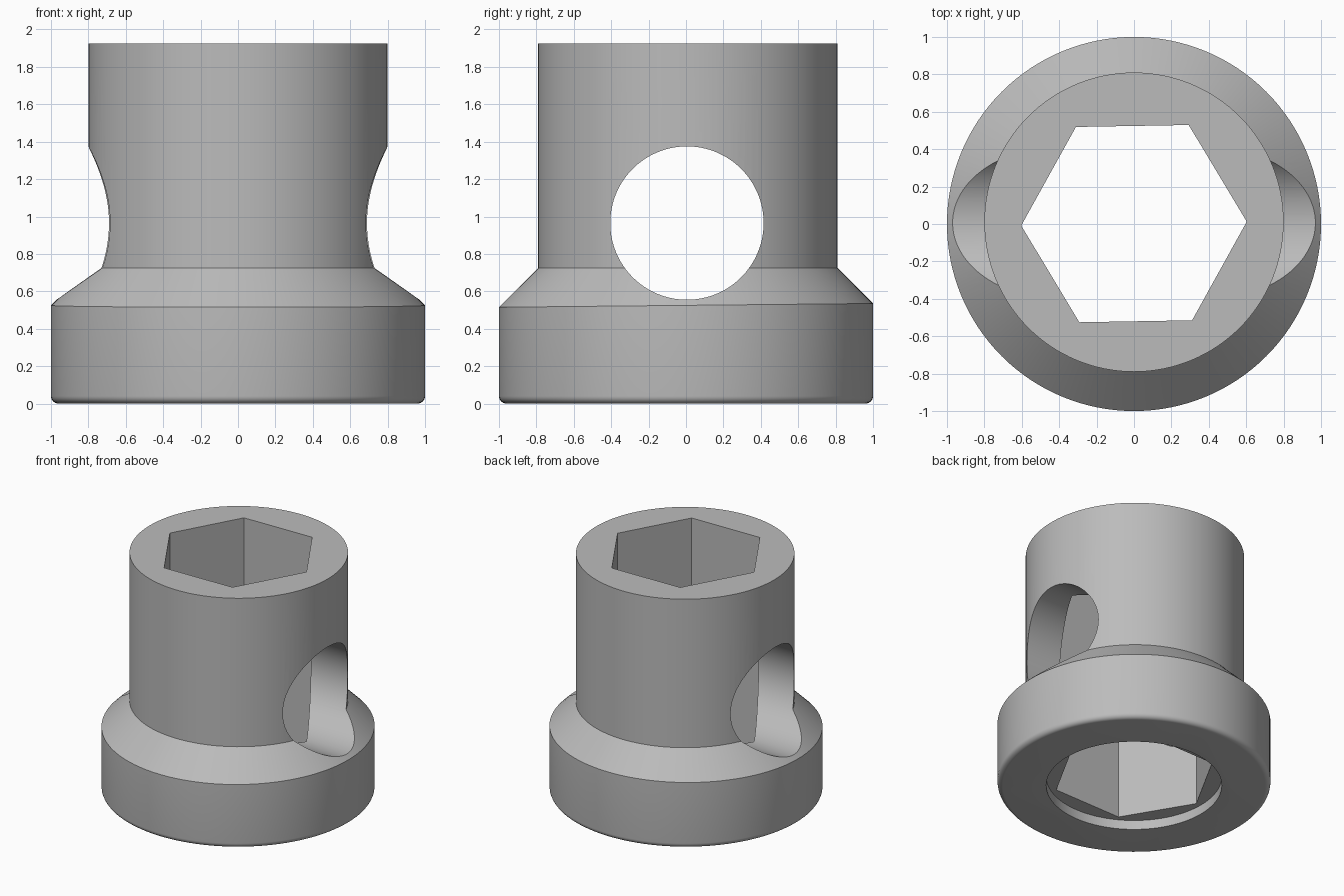
import bpy, bmesh
from math import pi, sin, cos, radians
from mathutils import Matrix

if "Cube" in bpy.data.objects:
    bpy.data.objects.remove(bpy.data.objects["Cube"], do_unlink=True)

SEGMENTS = 128
OFFSET = 0.01  # the sleeve sits slightly behind the collar axis

steel = bpy.data.materials.new("satin grey")
steel.use_nodes = True
grey = (0.5, 0.5, 0.5, 1)
steel.diffuse_color = grey
steel.node_tree.nodes["Principled BSDF"].inputs["Base Color"].default_value = grey


def add_object(name, bm):
    bmesh.ops.recalc_face_normals(bm, faces=bm.faces)
    mesh = bpy.data.meshes.new(name)
    bm.to_mesh(mesh)
    bm.free()
    mesh.materials.append(steel)
    obj = bpy.data.objects.new(name, mesh)
    bpy.context.collection.objects.link(obj)
    return obj


def prism(name, sides, radius, depth, matrix):
    bm = bmesh.new()
    bmesh.ops.create_cone(bm, cap_ends=True, segments=sides, radius1=radius,
                          radius2=radius, depth=depth, matrix=matrix)
    cutter = add_object(name, bm)
    cutter.hide_render = True
    return cutter


# Stepped body: rounded foot, collar, bevelled shoulder and sleeve
fillet = 0.04
profile = []
for i in range(7):
    a = i / 6 * pi / 2
    profile.append((1 - fillet + fillet * sin(a), fillet - fillet * cos(a), 0))
profile += [(1, 0.525, 0), (0.8, 0.725, OFFSET), (0.8, 1.925, OFFSET)]

bm = bmesh.new()
rings = []
for r, z, dy in profile:
    ring = []
    for i in range(SEGMENTS):
        a = 2 * pi * i / SEGMENTS
        y = r * sin(a) + dy
        tilt = OFFSET * y if z == 0.525 else 0
        ring.append(bm.verts.new((r * cos(a), y, z + tilt)))
    rings.append(ring)
for low, high in zip(rings, rings[1:]):
    for i in range(SEGMENTS):
        j = (i + 1) % SEGMENTS
        bm.faces.new((low[i], low[j], high[j], high[i]))
bm.faces.new(rings[0])
bm.faces.new(rings[-1])
body = add_object("socket_body", bm)

# Hexagonal bore, round recess underneath and cross hole
cutters = [
    prism("hex_bore", 6, 0.603, 3, Matrix.Translation((0, 0.002, 1))
          @ Matrix.Rotation(radians(91), 4, "Z")),
    prism("bottom_recess", SEGMENTS, 0.643, 0.15, Matrix.Identity(4)),
    prism("cross_hole", SEGMENTS, 0.41, 3, Matrix.Translation((0, 0.005, 0.965))
          @ Matrix.Rotation(pi / 2, 4, "Y")),
]

bpy.ops.object.select_all(action="DESELECT")
bpy.context.view_layer.objects.active = body
body.select_set(True)
for cutter in cutters:
    mod = body.modifiers.new(cutter.name, "BOOLEAN")
    mod.operation = "DIFFERENCE"
    mod.solver = "EXACT"
    mod.object = cutter
    bpy.ops.object.modifier_apply(modifier=mod.name)
    bpy.data.objects.remove(cutter, do_unlink=True)

bpy.ops.object.shade_smooth_by_angle(angle=radians(30))
